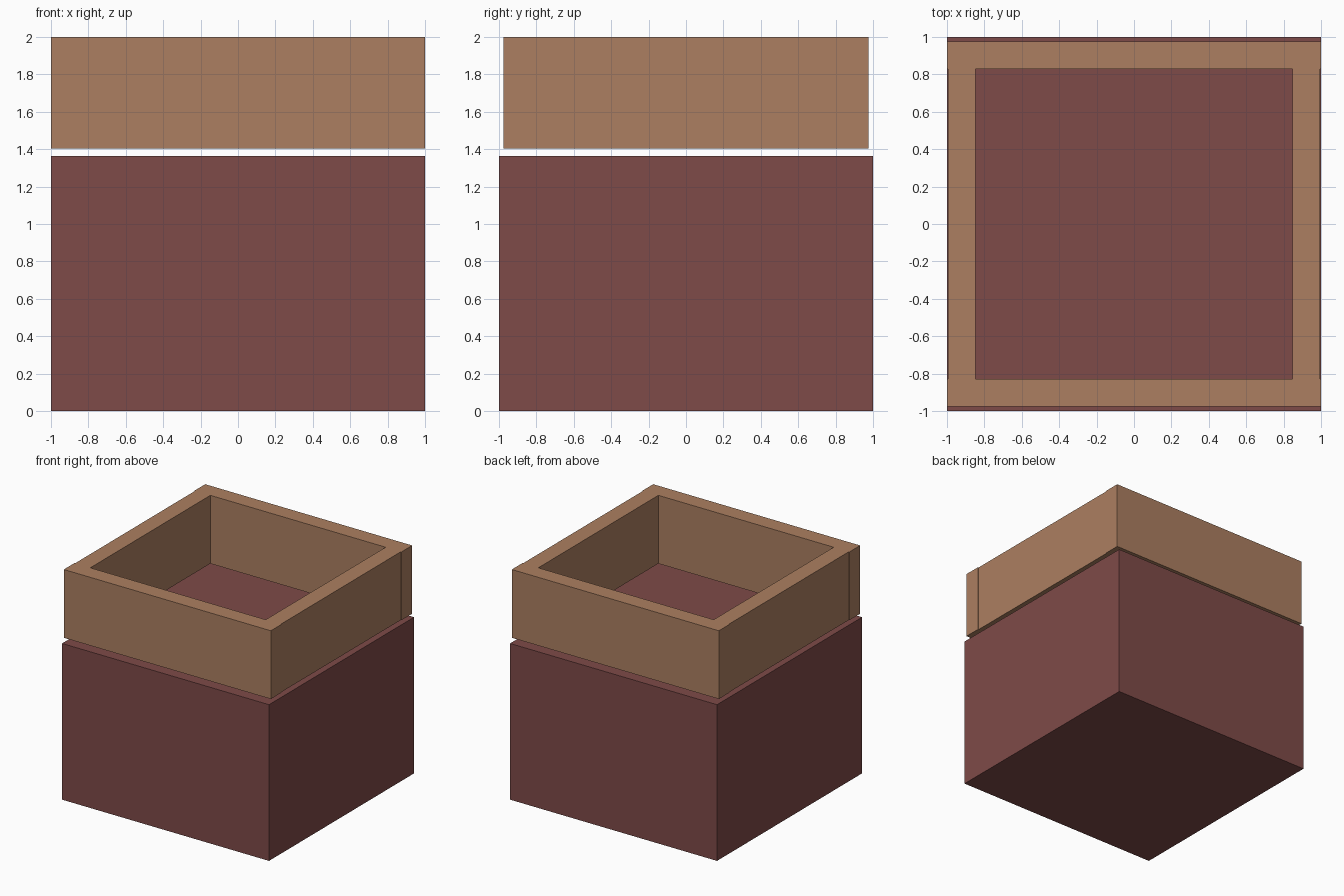
import bpy
import bmesh
from mathutils import Vector

default = bpy.data.objects.get("Cube")
if default:
    bpy.data.objects.remove(default, do_unlink=True)


def make_material(name, color):
    mat = bpy.data.materials.new(name)
    mat.diffuse_color = color
    mat.use_nodes = True
    mat.node_tree.nodes["Principled BSDF"].inputs["Base Color"].default_value = color
    return mat


def add_box(name, low, high, mat):
    low, high = Vector(low), Vector(high)
    bm = bmesh.new()
    bmesh.ops.create_cube(bm, size=1)
    bmesh.ops.scale(bm, vec=high - low, verts=bm.verts)
    bmesh.ops.translate(bm, vec=(low + high) / 2, verts=bm.verts)
    mesh = bpy.data.meshes.new(name)
    bm.to_mesh(mesh)
    bm.free()
    mesh.materials.append(mat)
    obj = bpy.data.objects.new(name, mesh)
    bpy.context.collection.objects.link(obj)
    return obj


red = make_material("dark_red", (0.209, 0.069, 0.065, 1))
tan = make_material("tan", (0.413, 0.212, 0.119, 1))

BODY_TOP, RIM_BOTTOM, RIM_TOP = 1.364, 1.404, 2.0
RIM_Y, INNER_Y = 0.975, 0.828   # front and back boards
RIM_X, INNER_X = 0.994, 0.847   # side boards, slightly recessed

# Solid lower block
add_box("body", (-1, -1, 0), (1, 1, BODY_TOP), red)

# Full-width front and back boards of the floating rim
add_box("rim_front", (-1, -RIM_Y, RIM_BOTTOM), (1, -INNER_Y, RIM_TOP), tan)
add_box("rim_back", (-1, INNER_Y, RIM_BOTTOM), (1, RIM_Y, RIM_TOP), tan)

# Side boards fitted between them
add_box("rim_left", (INNER_X, -INNER_Y, RIM_BOTTOM), (RIM_X, INNER_Y, RIM_TOP), tan)
add_box("rim_right", (-RIM_X, -INNER_Y, RIM_BOTTOM), (-INNER_X, INNER_Y, RIM_TOP), tan)
